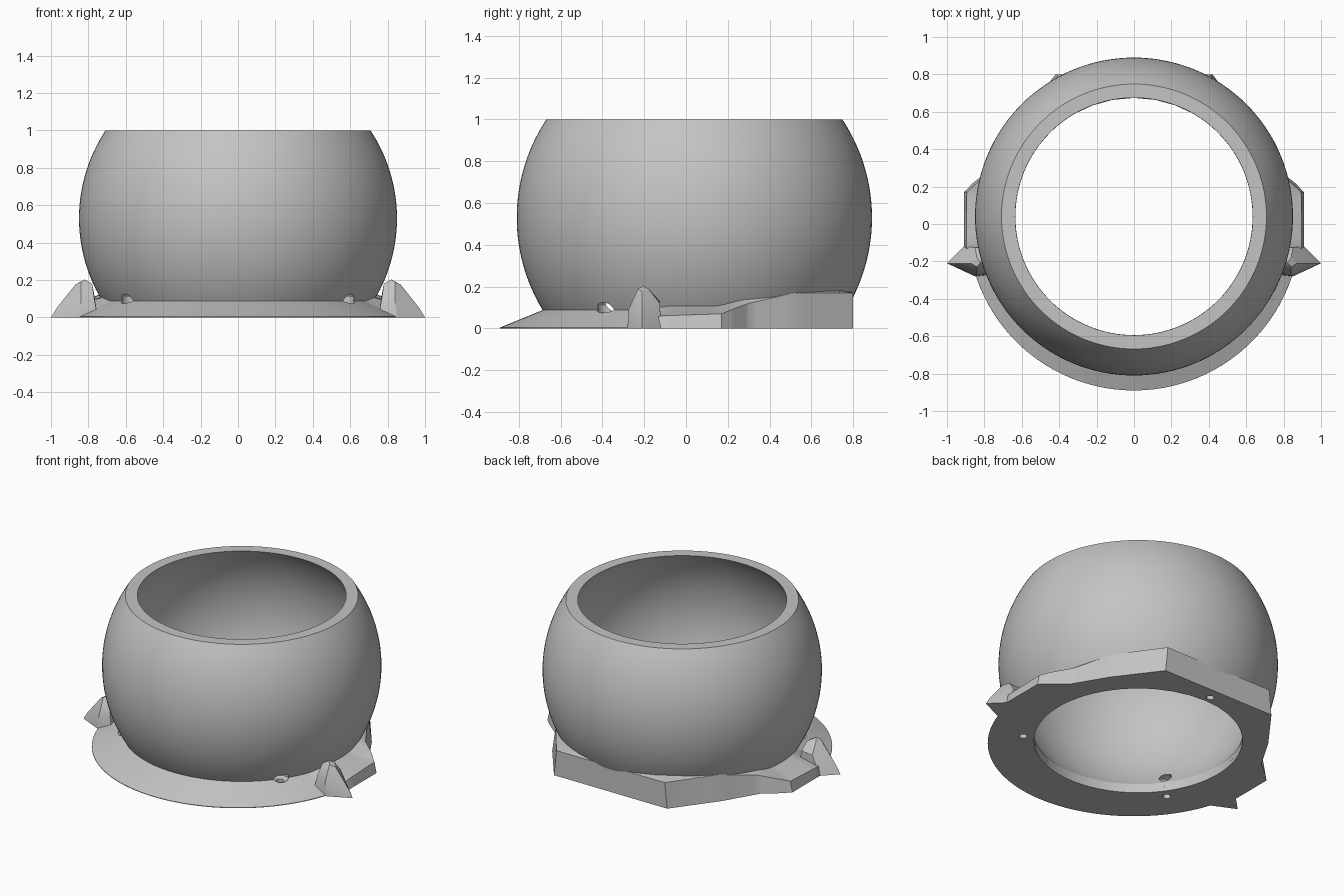
import bpy, bmesh
from math import sin, cos, pi, sqrt, radians, hypot

cube = bpy.data.objects.get("Cube")
if cube:
    bpy.data.objects.remove(cube, do_unlink=True)

CY = 0.04          # bowl axis in y
MID = 0.53         # height of the widest bowl section
HOLE = 0.634       # radius of both openings

grey = bpy.data.materials.new("plain grey")
grey.use_nodes = True
grey.diffuse_color = (0.55, 0.55, 0.55, 1)
grey.node_tree.nodes["Principled BSDF"].inputs["Base Color"].default_value = grey.diffuse_color


def finish(name, bm):
    """Turn a bmesh into a grey object."""
    bmesh.ops.recalc_face_normals(bm, faces=bm.faces)
    mesh = bpy.data.meshes.new(name)
    bm.to_mesh(mesh)
    bm.free()
    obj = bpy.data.objects.new(name, mesh)
    bpy.context.collection.objects.link(obj)
    mesh.materials.append(grey)
    return obj


def select(obj):
    bpy.ops.object.select_all(action='DESELECT')
    obj.select_set(True)
    bpy.context.view_layer.objects.active = obj


def loft(name, sections):
    """Join closed cross-sections into a closed ring."""
    bm = bmesh.new()
    rows = [[bm.verts.new(p) for p in s] for s in sections]
    n = len(rows[0])
    for i, row in enumerate(rows):
        nxt = rows[(i + 1) % len(rows)]
        for j in range(n):
            k = (j + 1) % n
            bm.faces.new((row[j], nxt[j], nxt[k], row[k]))
    return finish(name, bm)


# Bowl: a hollow sphere sliced flat at the top and open at the bottom
def arc(radius, z0, z1, steps=32):
    zs = [z0 + (z1 - z0) * i / steps for i in range(steps + 1)]
    return [(sqrt(radius ** 2 - (z - MID) ** 2), z) for z in zs]


profile = arc(0.85, 0.03, 1) + arc(0.79, 1, 0.062) + [(HOLE, 0.03)]
SEG = 128
bowl = loft("bowl", [[(r * cos(2 * pi * i / SEG), CY + r * sin(2 * pi * i / SEG), z)
                      for r, z in profile] for i in range(SEG)])

# Base: sloping front brim, side shelves and faceted rear skirt
# each outline point is x, y, shoulder height, height where it meets the bowl
side = [(0.91, -0.12, 0.06, 0.11), (0.91, 0.17, 0.07, 0.11), (0.86, 0.22, 0.09, 0.12),
        (0.76, 0.3, 0.12, 0.15), (0.63, 0.52, 0.17, 0.185), (0.42, 0.8, 0.17, 0.185)]
brim = []
for i in range(65):
    a = radians(198 + 144 * i / 64)
    brim.append((0.89 * cos(a), 0.89 * sin(a), 0.004, 0.09))
corners = [brim[-1]] + side + [(-x, y, h, t) for x, y, h, t in reversed(side)] + [brim[0]]
outline = list(brim)
for p, q in zip(corners, corners[1:]):
    for s in range(1, 7):
        outline.append(tuple(a + (b - a) * s / 6 for a, b in zip(p, q)))
outline.pop()


def base_section(x, y, h, t):
    d = hypot(x, y - CY)
    ux, uy = x / d, (y - CY) / d
    top = 0.72 + (t - 0.09) * 0.2
    lean = 1 - 0.25 * h
    return [(ux * HOLE, CY + uy * HOLE, 0), (x, y, 0), (x * lean, y, h),
            (ux * top, CY + uy * top, t), (ux * HOLE, CY + uy * HOLE, 0.045)]


base = loft("base", [base_section(*p) for p in outline])

# Screw holes with wider recesses above them
for x, y in ((0.57, -0.37), (-0.57, -0.37), (0, 0.72)):
    bm = bmesh.new()
    prof = [(0.024, -0.1), (0.024, 0.065), (0.053, 0.075), (0.053, 0.11), (0.035, 0.14), (0.01, 0.15)]
    rings = [[bm.verts.new((x + r * cos(2 * pi * i / 24), y + r * sin(2 * pi * i / 24), z))
              for i in range(24)] for r, z in prof]
    for lo, hi in zip(rings, rings[1:]):
        for i in range(24):
            k = (i + 1) % 24
            bm.faces.new((lo[i], lo[k], hi[k], hi[i]))
    bm.faces.new(rings[0])
    bm.faces.new(rings[-1])
    cutter = finish("screw_hole_cutter", bm)
    cutter.hide_render = True
    for obj in (bowl, base):
        mod = obj.modifiers.new("screw hole", 'BOOLEAN')
        mod.operation = 'DIFFERENCE'
        mod.solver = 'EXACT'
        mod.object = cutter
        select(obj)
        bpy.ops.object.modifier_apply(modifier=mod.name)
    bpy.data.objects.remove(cutter, do_unlink=True)


# Side fins: pointed lugs with rounded crests
def fin(name, sign):
    foot = [(1.0, -0.21, 0), (0.85, -0.28, 0), (0.75, -0.27, 0), (0.75, -0.12, 0), (0.91, -0.12, 0)]
    body = [(0.97, -0.21, 0.05), (0.84, -0.275, 0.09), (0.77, -0.26, 0.11),
            (0.85, -0.125, 0.12), (0.77, -0.125, 0.13)]
    crest = [(0.87, -0.21, 0.175), (0.84, -0.23, 0.19), (0.84, -0.18, 0.19),
             (0.82, -0.205, 0.203), (0.78, -0.22, 0.18), (0.78, -0.17, 0.18)]
    bm = bmesh.new()
    for x, y, z in foot + body + crest:
        bm.verts.new((x * sign, y, z))
    bmesh.ops.convex_hull(bm, input=bm.verts)
    return finish(name, bm)


fins = [fin("left_fin", 1), fin("right_fin", -1)]

for obj in [bowl, base] + fins:
    select(obj)
    bpy.ops.object.shade_smooth_by_angle(angle=radians(30))
